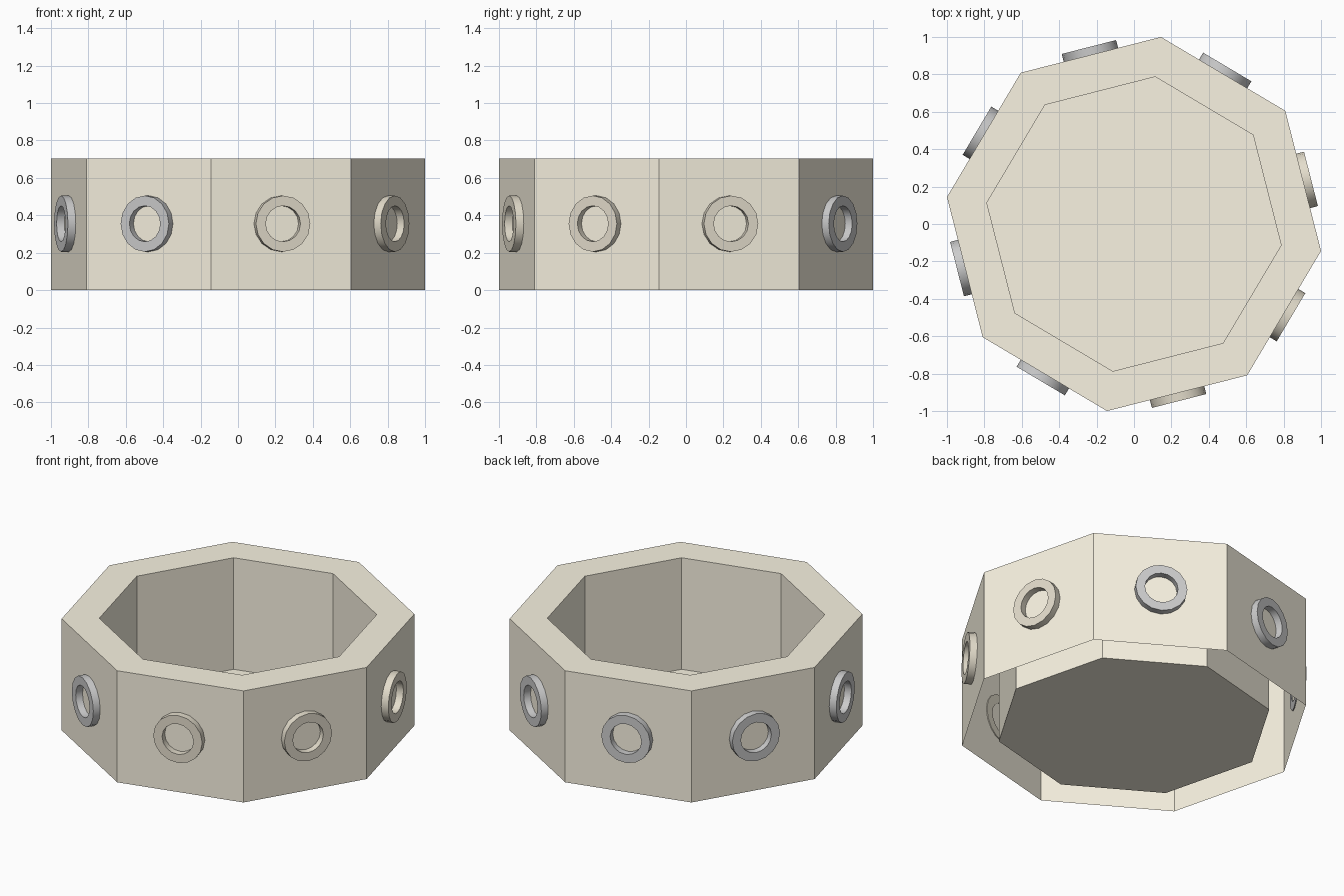
import bpy, bmesh
from math import cos, sin, pi, radians

if "Cube" in bpy.data.objects:
    bpy.data.objects.remove(bpy.data.objects["Cube"])

TURN = radians(-8.2)          # rotation of the first corner
R_OUT, R_IN, H = 1.0103, 0.795, 0.705
APOTHEM = R_OUT * cos(pi / 8)


def material(name, rgb):
    m = bpy.data.materials.new(name)
    m.diffuse_color = (*rgb, 1)
    m.use_nodes = True
    m.node_tree.nodes["Principled BSDF"].inputs["Base Color"].default_value = m.diffuse_color
    return m


def make_object(name, bm, mat=None):
    me = bpy.data.meshes.new(name)
    bm.to_mesh(me)
    bm.free()
    ob = bpy.data.objects.new(name, me)
    bpy.context.collection.objects.link(ob)
    if mat:
        me.materials.append(mat)
    return ob


def bridge(bm, a, b):
    n = len(a)
    for i in range(n):
        j = (i + 1) % n
        bm.faces.new((a[i], a[j], b[j], b[i]))


def octagon(bm, r, z):
    return [bm.verts.new((r * cos(TURN + k * pi / 4), r * sin(TURN + k * pi / 4), z))
            for k in range(8)]


sand = material("sand", (0.95, 0.90, 0.76))
dark_sand = material("dark_sand", (0.77, 0.72, 0.60))

# Octagonal tub: outer wall, rim, inner wall and floor; underside of the wall is open
bm = bmesh.new()
loops = [octagon(bm, r, z) for r, z in ((R_OUT, 0), (R_OUT, H), (R_IN, H), (R_IN, 0))]
for a, b in zip(loops, loops[1:]):
    bridge(bm, a, b)
bm.faces.new(loops[-1])
make_object("octagonal_tub", bm, sand)


# Round eyelet on the middle of each side
def eyelet(index, mat):
    ang = TURN + pi / 8 + index * pi / 4
    seg = 16
    bm = bmesh.new()
    profile = ((0.15, -0.005), (0.15, 0.043), (0.096, 0.043), (0.096, -0.005))
    rings = [[bm.verts.new((d, r * cos(2 * pi * i / seg), r * sin(2 * pi * i / seg)))
              for i in range(seg)] for r, d in profile]
    for k in range(4):
        bridge(bm, rings[k], rings[(k + 1) % 4])
    bmesh.ops.recalc_face_normals(bm, faces=bm.faces)
    ob = make_object(f"eyelet_{index + 1}", bm, mat)
    ob.location = (APOTHEM * cos(ang), APOTHEM * sin(ang), 0.355)
    ob.rotation_euler.z = ang
    return ob


rings = [eyelet(k, dark_sand if k in (0, 6, 7) else None) for k in range(8)]
bpy.ops.object.select_all(action='DESELECT')
for ob in rings:
    ob.select_set(True)
bpy.context.view_layer.objects.active = rings[0]
bpy.ops.object.shade_smooth_by_angle(angle=radians(30))
